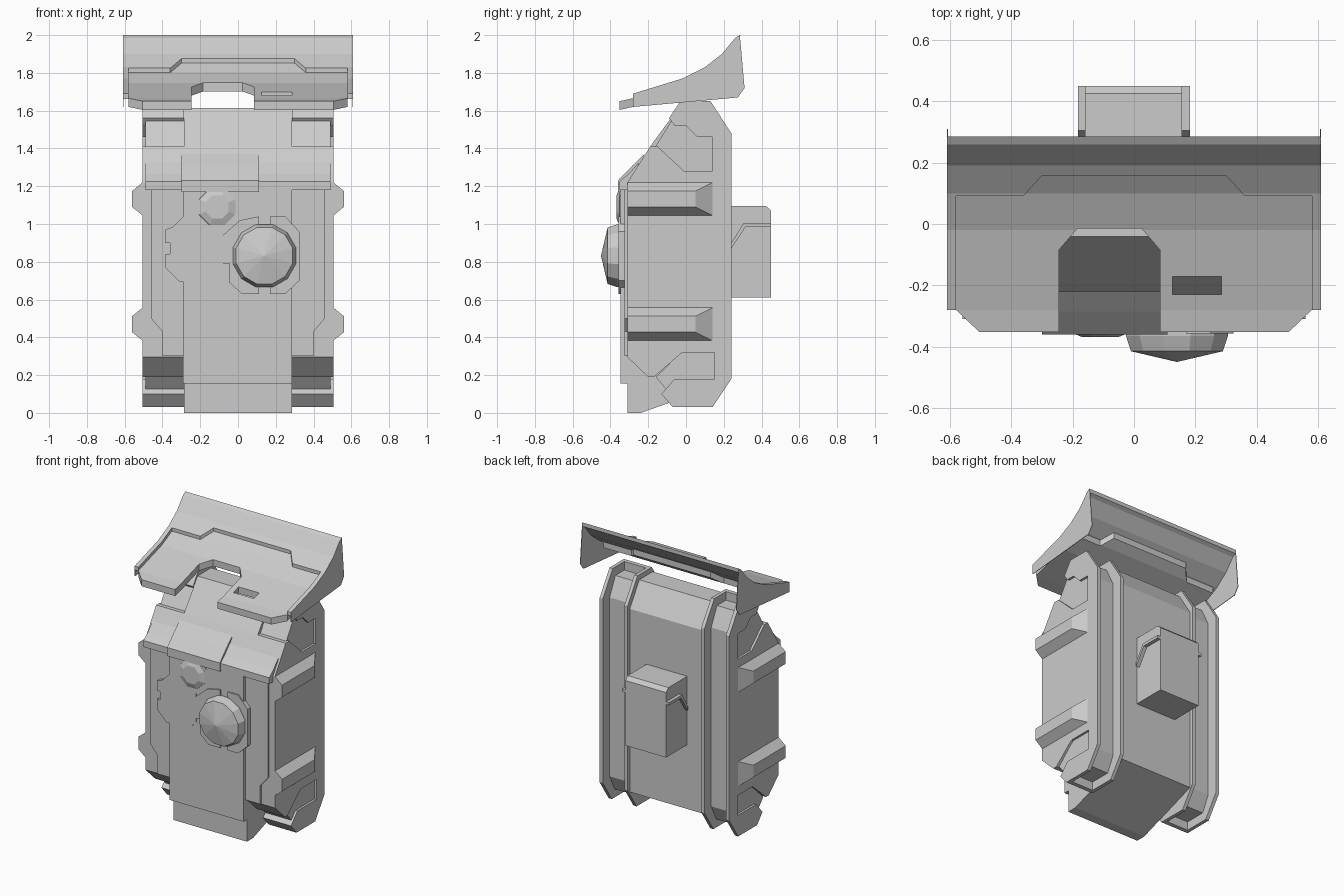
import bpy, bmesh, math

if "Cube" in bpy.data.objects:
    bpy.data.objects.remove(bpy.data.objects["Cube"])


def finish(name, bm, mirror=False):
    bmesh.ops.recalc_face_normals(bm, faces=bm.faces[:])
    me = bpy.data.meshes.new(name)
    bm.to_mesh(me)
    bm.free()
    ob = bpy.data.objects.new(name, me)
    bpy.context.collection.objects.link(ob)
    if mirror:
        ob.modifiers.new("mirror", 'MIRROR')
    return ob


def prism(name, axis, pts, a, b, mirror=False):
    """Extrude a 2D profile along x (y,z), y (x,z) or z (x,y)."""
    place = {'x': lambda p, t: (t, p[0], p[1]),
             'y': lambda p, t: (p[0], t, p[1]),
             'z': lambda p, t: (p[0], p[1], t)}[axis]
    bm = bmesh.new()
    va = [bm.verts.new(place(p, a)) for p in pts]
    vb = [bm.verts.new(place(p, b)) for p in pts]
    bm.faces.new(va)
    bm.faces.new(vb[::-1])
    n = len(pts)
    for i in range(n):
        bm.faces.new((va[i], vb[i], vb[(i + 1) % n], va[(i + 1) % n]))
    return finish(name, bm, mirror)


def hull(name, points, mirror=False):
    bm = bmesh.new()
    for p in points:
        bm.verts.new(p)
    bmesh.ops.convex_hull(bm, input=bm.verts[:])
    bmesh.ops.dissolve_limit(bm, angle_limit=0.01, verts=bm.verts[:], edges=bm.edges[:])
    return finish(name, bm, mirror)


def knob(name, cx, cz, sides, rings):
    hull(name, [(cx + r * math.cos((i + .5) * math.tau / sides), y,
                 cz + r * math.sin((i + .5) * math.tau / sides))
                for r, y in rings for i in range(sides if r else 1)])


def boolean(ob, cutter, op):
    m = ob.modifiers.new("cut", 'BOOLEAN')
    m.operation, m.solver, m.object = op, 'EXACT', cutter
    bpy.context.view_layer.objects.active = ob
    bpy.ops.object.modifier_apply(modifier=m.name)
    bpy.data.objects.remove(cutter)


def rect(u0, v0, u1, v1):
    return [(u0, v0), (u1, v0), (u1, v1), (u0, v1)]


# Central body
C = 0.287
prism("central_body", 'x', [(-.31, 0), (-.24, 0), (.215, .16), (.215, 1.45), (.11, 1.615),
                            (-.04, 1.615), (-.19, 1.41), (-.31, 1.22)], -C, C)

# Side frames with corner notches and an open channel between two flanges
frame = prism("side_frame", 'x', [
    (-.31, .295), (-.2, .19), (-.17, .19), (-.02, .32), (.15, .32), (.15, .18), (-.06, .18),
    (-.13, .10), (-.07, .03), (.14, .03), (.24, .18), (.24, 1.48), (.13, 1.65), (-.03, 1.65),
    (-.09, 1.56), (-.06, 1.52), (0, 1.52), (.06, 1.46), (.14, 1.46), (.14, 1.28),
    (-.01, 1.28), (-.15, 1.41), (-.19, 1.41), (-.31, 1.22)], C, .505)
channel = prism("channel_cutter", 'x', [
    (.0, 1.7), (.0, 1.59), (.10, 1.59), (.165, 1.46), (.165, .2), (.11, .09),
    (-.04, .09), (-.04, -.05), (.4, -.05), (.4, 1.7)], .312, .48)
boolean(frame, channel, 'DIFFERENCE')
frame.modifiers.new("mirror", 'MIRROR')

# Blocks set into the frame notches
prism("upper_corner_block", 'x', [(-.165, 1.405), (-.01, 1.27), (.145, 1.27), (.145, 1.465),
                                  (.06, 1.465), (-.02, 1.55), (-.075, 1.55)], C, .49, True)
prism("lower_corner_block", 'x', [(-.16, .19), (-.02, .325), (.152, .325), (.152, .175),
                                  (-.06, .175), (-.10, .12)], C, .49, True)

# Side ribs
for z in (1.045, .382):
    hull("side_rib", [(x, y, z + dz)
                      for x, y1, d in ((.49, .15, 0), (.505, .14, 0), (.56, .05, .045))
                      for y in (-.31, y1) for dz in (d, .175 - d)], True)

# Front plates
prism("flank_plate", 'y', [(.2, .3), (.40, .3), (.40, .43), (.46, .5), (.46, 1.19), (.2, 1.19)],
      -.30, -.325, True)
prism("front_plate", 'y', rect(-.29, .155, .287, 1.19), -.30, -.348)
prism("brow_band", 'x', [(-.28, 1.18), (-.352, 1.18), (-.352, 1.225), (-.305, 1.265),
                         (-.25, 1.325)], -.49, .49)
prism("brow_center", 'x', [(-.28, 1.17), (-.36, 1.17), (-.36, 1.23), (-.285, 1.308),
                           (-.22, 1.37)], -.30, .11)
prism("hatch_plate", 'y', [
    (-.29, 1.04), (-.345, .985), (-.385, .97), (-.385, .9), (-.36, .9), (-.36, .84),
    (-.385, .84), (-.385, .77), (-.31, .695), (-.14, .695), (-.08, .76), (-.08, .96),
    (0, 1.02), (0, 1.15), (-.06, 1.21), (-.23, 1.21), (-.29, 1.15)], -.31, -.352)
prism("knob_bracket_left", 'y', [(.11, 1.04), (.01, 1.02), (-.08, .94), (-.08, .79),
                                 (-.045, .79), (-.045, .69), (.02, .63), (.11, .63)],
      -.31, -.357)
prism("knob_bracket_right", 'y', [(.17, 1.04), (.25, 1.04), (.325, .96), (.325, .7),
                                  (.25, .63), (.17, .63)], -.31, -.357)

# Front knobs
knob("large_knob", .14, .832, 12, [(.172, -.34), (.172, -.365), (.155, -.415), (0, -.45)])
knob("small_knob", -.11, 1.09, 8, [(.108, -.34), (.104, -.353), (.066, -.368)])

# Back box with bent side straps
prism("back_box", 'x', [(.19, .612), (.45, .612), (.45, 1.07), (.425, 1.095), (.19, 1.095)],
      -.16, .157)
prism("box_strap", 'x', [(.24, .87), (.315, .985), (.45, .985), (.45, 1.005), (.305, 1.005),
                         (.24, .9)], .15, .183, True)

# Hood: curved sheet, recessed lower plate with an opening, and thin side cheeks
CURVE = [(-.28, 1.69), (-.02, 1.77), (.10, 1.83), (.19, 1.90), (.26, 1.985), (.285, 2.0)]


def strip(name, curve, top, bottom, w):
    return prism(name, 'x', [(y, z - top) for y, z in curve]
                 + [(y, z - bottom) for y, z in reversed(curve)], -w, w)


rear = [(-.505, -.352), (-.58, -.28), (-.58, .092), (-.36, .092), (-.3, .158), (.3, .158),
        (.36, .092), (.58, .092), (.58, -.28), (.505, -.352)]
opening = [(.085, -.352), (.085, -.085), (.025, -.015), (-.185, -.015), (-.245, -.085),
           (-.245, -.352)]
sheet = strip("hood_sheet", CURVE, 0, .028, .61)
boolean(sheet, prism("sheet_cutter", 'z', rear, 1.4, 2.2), 'DIFFERENCE')
plate = strip("hood_plate", [(-.37, 1.67)] + CURVE, .024, .07, .6)
boolean(plate, prism("plate_cutter", 'z', rear + opening, 1.4, 2.2), 'INTERSECT')
boolean(plate, prism("slot_cutter", 'z', rect(.125, -.23, .285, -.172), 1.4, 2.2), 'DIFFERENCE')
prism("hood_cheek", 'x', CURVE + [(.31, 1.72), (.275, 1.67), (-.28, 1.62)], .606, .61, True)
